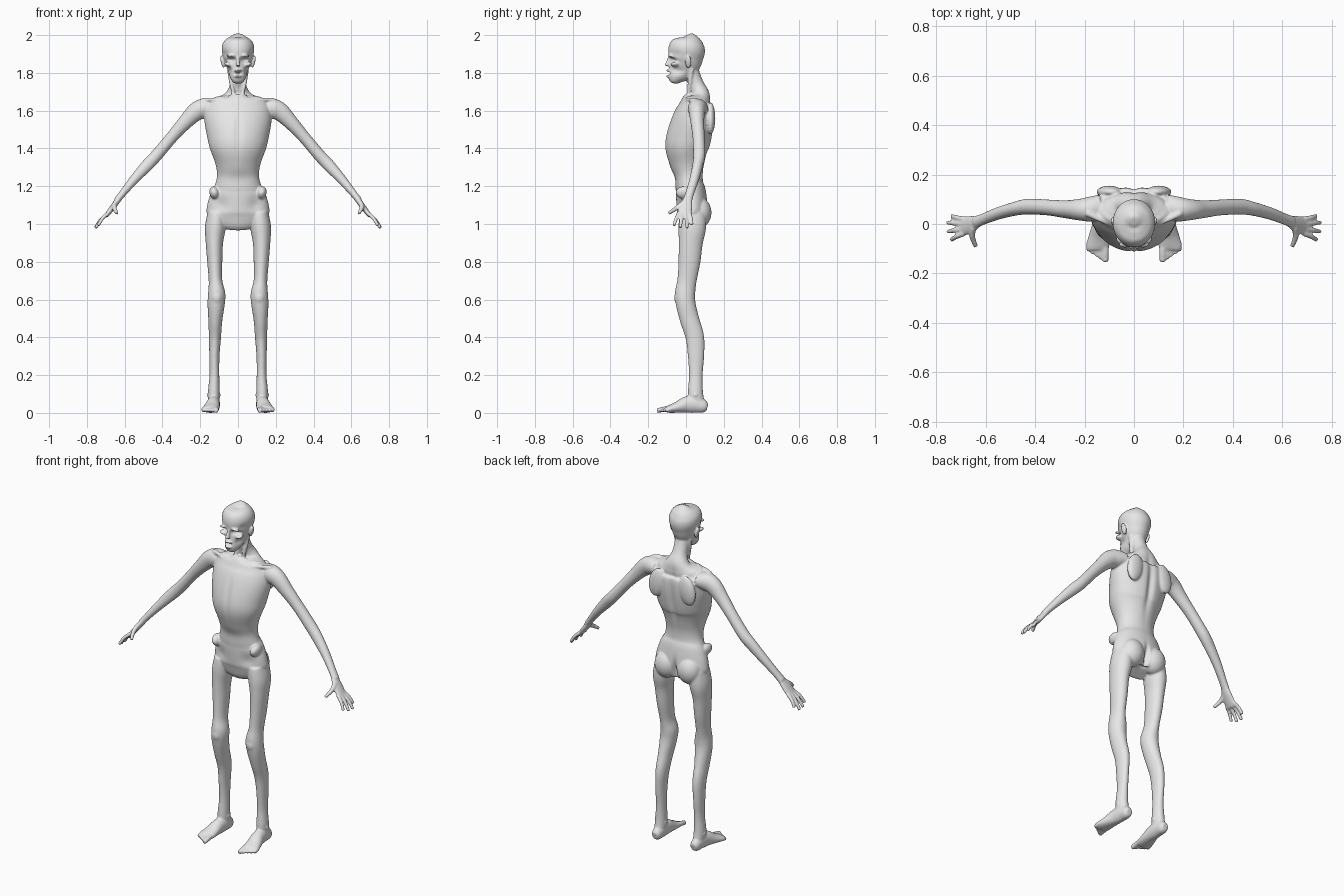
import bpy, bmesh, math
from mathutils import Vector, Matrix

skin = bpy.data.materials.new("skin_grey")
skin.diffuse_color = (0.8, 0.8, 0.8, 1)

bm = bmesh.new()
Y, Z = Vector((0, 1, 0)), Vector((0, 0, 1))


def sweep(rows, ref=Y, side=1, sub=5, n=28):
    """Loft ellipses (x, y, z, half width, half depth along ref) through a smooth path."""
    pts = []
    for i in range(len(rows) - 1):
        p = [rows[max(i - 1, 0)], rows[i], rows[i + 1], rows[min(i + 2, len(rows) - 1)]]
        for k in range(sub):
            t = k / sub
            pts.append([0.5 * (2 * b + (c - a) * t + (2 * a - 5 * b + 4 * c - d) * t * t
                               + (3 * b - a - 3 * c + d) * t ** 3) for a, b, c, d in zip(*p)])
    pts.append(list(rows[-1]))
    rings = []
    for i, q in enumerate(pts):
        tan = (Vector(pts[min(i + 1, len(pts) - 1)][:3]) - Vector(pts[max(i - 1, 0)][:3])).normalized()
        v = (ref - tan * ref.dot(tan)).normalized()
        u = v.cross(tan)
        ring = []
        for k in range(n):
            a = 2 * math.pi * k / n
            co = Vector(q[:3]) + u * q[3] * math.cos(a) + v * q[4] * math.sin(a)
            ring.append(bm.verts.new((co.x * side, co.y, co.z)))
        rings.append(ring)
    faces = [bm.faces.new(rings[0]), bm.faces.new(rings[-1])]
    for r0, r1 in zip(rings, rings[1:]):
        for k in range(n):
            faces.append(bm.faces.new((r0[k], r0[(k + 1) % n], r1[(k + 1) % n], r1[k])))
    bmesh.ops.recalc_face_normals(bm, faces=faces)


def stack(rows, **kw):
    """Upright loft from (z, front y, back y, half width)."""
    sweep([(0, (f + b) / 2, z, w, (b - f) / 2) for z, f, b, w in rows], Vector((0, 1, 0)), **kw)


def blob(c, r, tilt=0):
    m = Matrix.Translation(c) @ Matrix.Rotation(tilt, 4, 'Y') @ Matrix.Diagonal((*r, 1))
    bmesh.ops.create_uvsphere(bm, u_segments=24, v_segments=16, radius=1, matrix=m)


# torso and neck
stack([(0.985, 0.0, 0.07, 0.07), (1.0, -0.03, 0.09, 0.12), (1.05, -0.045, 0.115, 0.163),
       (1.1, -0.05, 0.115, 0.163), (1.17, -0.055, 0.105, 0.142), (1.21, -0.06, 0.092, 0.121),
       (1.26, -0.067, 0.09, 0.111), (1.32, -0.088, 0.1, 0.12), (1.4, -0.112, 0.12, 0.149),
       (1.46, -0.105, 0.137, 0.163), (1.54, -0.078, 0.15, 0.177), (1.6, -0.05, 0.152, 0.175),
       (1.64, -0.025, 0.142, 0.16), (1.665, 0.005, 0.135, 0.12), (1.69, 0.022, 0.125, 0.07),
       (1.73, 0.018, 0.1, 0.045), (1.78, 0.0, 0.078, 0.042), (1.84, -0.01, 0.06, 0.045)], n=48)
# head
stack([(1.746, -0.082, -0.055, 0.018), (1.757, -0.094, -0.035, 0.031), (1.78, -0.1, -0.005, 0.043),
       (1.805, -0.098, 0.03, 0.051), (1.83, -0.095, 0.06, 0.059), (1.86, -0.09, 0.082, 0.071),
       (1.89, -0.094, 0.094, 0.08), (1.92, -0.094, 0.101, 0.086), (1.95, -0.083, 0.099, 0.083),
       (1.975, -0.06, 0.083, 0.067), (1.993, -0.03, 0.053, 0.04), (2.002, -0.008, 0.025, 0.016)], n=48)
# nose and lips
sweep([(0, -0.088, 1.88, 0.009, 0.01), (0, -0.097, 1.855, 0.01, 0.011), (0, -0.102, 1.836, 0.015, 0.011)])
blob((0, -0.094, 1.812), (0.022, 0.012, 0.008))
blob((0, -0.094, 1.783), (0.02, 0.012, 0.008))

for s in (1, -1):
    # ears, cheekbones, brows
    blob((s * 0.083, 0.012, 1.858), (0.008, 0.018, 0.034), s * 0.25)
    blob((s * 0.053, -0.06, 1.845), (0.02, 0.022, 0.012), s * -0.3)
    blob((s * 0.036, -0.083, 1.891), (0.028, 0.013, 0.008), s * 0.15)
    # collar bones, neck tendons, shoulder blades, hip bones, buttocks
    sweep([(0.018, 0.008, 1.658, 0.011, 0.011), (0.07, -0.005, 1.65, 0.01, 0.01),
           (0.13, 0.015, 1.658, 0.01, 0.01), (0.19, 0.045, 1.655, 0.014, 0.014)], side=s)
    sweep([(0.015, 0.012, 1.66, 0.009, 0.009), (0.035, 0.02, 1.74, 0.01, 0.012),
           (0.046, 0.03, 1.82, 0.012, 0.012)], side=s)
    blob((s * 0.1, 0.13, 1.56), (0.05, 0.025, 0.085), s * -0.2)
    blob((s * 0.125, -0.01, 1.165), (0.026, 0.045, 0.035), s * 0.3)
    blob((s * 0.075, 0.072, 1.06), (0.07, 0.063, 0.08))
    # arm
    sweep([(0.13, 0.07, 1.615, 0.04, 0.05), (0.18, 0.06, 1.612, 0.052, 0.05),
           (0.225, 0.058, 1.592, 0.049, 0.043), (0.28, 0.06, 1.538, 0.039, 0.036),
           (0.35, 0.067, 1.46, 0.032, 0.032), (0.43, 0.07, 1.365, 0.032, 0.032),
           (0.48, 0.062, 1.312, 0.032, 0.028), (0.55, 0.043, 1.235, 0.025, 0.025),
           (0.61, 0.02, 1.163, 0.019, 0.023), (0.64, 0.008, 1.125, 0.018, 0.025)], side=s)
    # palm
    sweep([(0.63, 0.01, 1.135, 0.016, 0.022), (0.655, 0.0, 1.1, 0.015, 0.034),
           (0.685, -0.008, 1.06, 0.013, 0.038), (0.7, -0.01, 1.042, 0.011, 0.038)], side=s)
    # fingers
    for y0, y1, x1, z1 in ((0.02, 0.032, 0.738, 0.997), (0.0, 0.006, 0.756, 0.978),
                           (-0.02, -0.031, 0.753, 0.98), (-0.039, -0.064, 0.74, 0.992)):
        sweep([(0.688, y0, 1.057, 0.011, 0.011), ((0.688 + x1) / 2 + 0.005, (y0 + y1) / 2, (1.065 + z1) / 2, 0.01, 0.01),
               (x1, y1, z1, 0.009, 0.009)], side=s, n=14)
    # thumb
    sweep([(0.65, -0.015, 1.11, 0.013, 0.015), (0.655, -0.05, 1.085, 0.012, 0.013),
           (0.64, -0.092, 1.056, 0.009, 0.009)], Z, side=s, n=14)
    # leg
    sweep([(0.11, 0.035, 1.06, 0.05, 0.07), (0.12, 0.033, 0.98, 0.055, 0.073),
           (0.125, 0.025, 0.9, 0.046, 0.064), (0.123, 0.018, 0.8, 0.04, 0.058),
           (0.119, 0.005, 0.7, 0.036, 0.051), (0.113, -0.005, 0.63, 0.046, 0.054),
           (0.116, 0.0, 0.57, 0.045, 0.052), (0.12, 0.02, 0.49, 0.037, 0.051),
           (0.122, 0.047, 0.4, 0.032, 0.049), (0.125, 0.053, 0.3, 0.027, 0.043),
           (0.125, 0.052, 0.2, 0.026, 0.036), (0.128, 0.05, 0.11, 0.031, 0.04),
           (0.127, 0.055, 0.05, 0.03, 0.045)], side=s)
    # kneecap, ankle bones
    blob((s * 0.113, -0.042, 0.61), (0.028, 0.02, 0.036))
    blob((s * 0.128, 0.05, 0.095), (0.037, 0.02, 0.02))
    # foot
    sweep([(0.127, 0.113, 0.03, 0.018, 0.02), (0.127, 0.095, 0.034, 0.028, 0.034),
           (0.128, 0.05, 0.045, 0.033, 0.045), (0.132, 0.0, 0.043, 0.036, 0.043),
           (0.14, -0.05, 0.029, 0.043, 0.029), (0.147, -0.09, 0.02, 0.047, 0.02),
           (0.148, -0.105, 0.018, 0.042, 0.015)], Z, side=s)
    # toes
    for i in range(5):
        x, r = 0.116 + 0.017 * i, 0.0145 if i == 0 else 0.0105
        sweep([(x * 0.9 + 0.014, -0.08, 0.022, r, r), (x, -0.108 + 0.007 * i, 0.021, r, r),
               (x, -0.153 + 0.011 * i, 0.012, r * 0.9, r * 0.9)], Z, side=s, n=14)

# fuse the parts into one skin
mesh = bpy.data.meshes.new("parts")
bm.to_mesh(mesh)
bm.free()
body = bpy.data.objects.new("body", mesh)
bpy.context.collection.objects.link(body)
mod = body.modifiers.new("fuse", 'REMESH')
mod.mode, mod.voxel_size, mod.use_smooth_shade = 'VOXEL', 0.005, True
mod = body.modifiers.new("soften", 'SMOOTH')
mod.factor, mod.iterations = 0.5, 5
dg = bpy.context.evaluated_depsgraph_get()
skin_mesh = bpy.data.meshes.new_from_object(body.evaluated_get(dg))
body.modifiers.clear()
body.data = skin_mesh

# hollows: centre, radii, push; mirrored when x is not zero
hollows = [((0.035, -0.09, 1.868), (0.021, 0.04, 0.012), (0, 0.02, 0)),     # eye sockets
           ((0.053, -0.055, 1.812), (0.018, 0.04, 0.018), (-0.009, 0.006, 0)),  # cheeks
           ((0, -0.105, 1.798), (0.016, 0.03, 0.008), (0, 0.024, 0)),       # mouth
           ((0.078, -0.06, 1.9), (0.02, 0.03, 0.02), (-0.006, 0, 0)),       # temples
           ((0, 0.14, 1.48), (0.02, 0.05, 0.17), (0, -0.014, 0)),           # spine
           ((0, 0.13, 1.04), (0.014, 0.05, 0.06), (0, -0.03, 0)),           # buttock cleft
           ((0, -0.1, 1.48), (0.018, 0.05, 0.12), (0, 0.007, 0)),           # breastbone
           ((0.06, 0.0, 1.685), (0.03, 0.03, 0.015), (0, 0.004, -0.01)),    # collar hollows
           ((0.095, -0.05, 1.1), (0.04, 0.04, 0.04), (0, 0.012, 0)),        # groin
           ((0, -0.07, 1.23), (0.07, 0.04, 0.05), (0, 0.006, 0))]           # belly
for v in skin_mesh.vertices:
    shift = Vector()
    for c, r, push in hollows:
        for s in ((1, -1) if c[0] else (1,)):
            d = sum(((v.co[k] - (c[k] * s if k == 0 else c[k])) / r[k]) ** 2 for k in range(3))
            if d < 6:
                shift += Vector((push[0] * s, push[1], push[2])) * math.exp(-d)
    v.co += shift
    v.co.z = max(v.co.z, 0)
skin_mesh.materials.clear()
skin_mesh.materials.append(skin)
for p in skin_mesh.polygons:
    p.use_smooth = True
    p.material_index = 0
bpy.data.meshes.remove(mesh)
